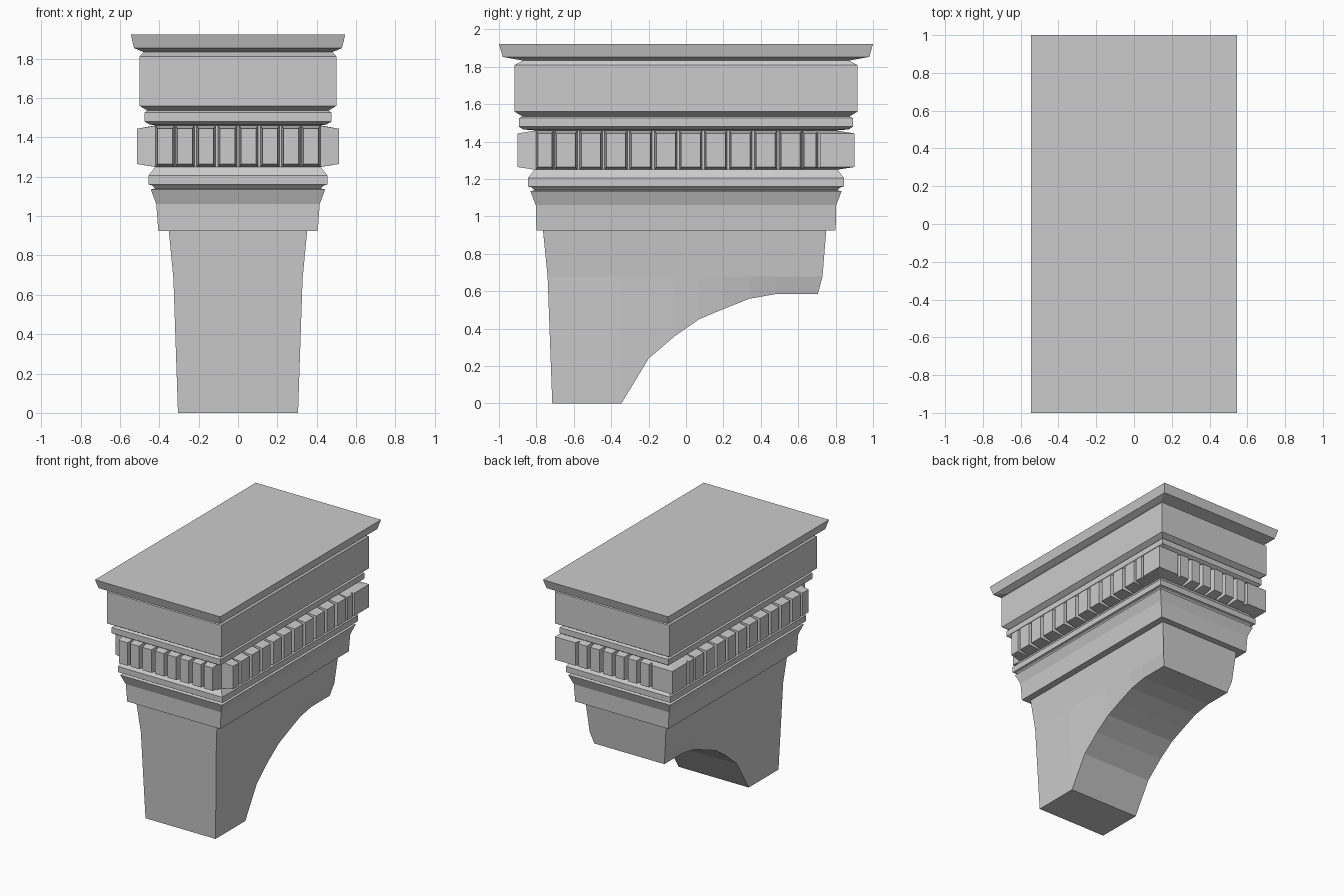
import bpy
from mathutils import Vector

if "Cube" in bpy.data.objects:
    bpy.data.objects.remove(bpy.data.objects["Cube"])


def make(name, verts, faces):
    me = bpy.data.meshes.new(name)
    me.from_pydata(verts, [], faces)
    me.validate()
    ob = bpy.data.objects.new(name, me)
    bpy.context.collection.objects.link(ob)
    # consistent outward normals
    bpy.context.view_layer.objects.active = ob
    ob.select_set(True)
    bpy.ops.object.mode_set(mode='EDIT')
    bpy.ops.mesh.select_all(action='SELECT')
    bpy.ops.mesh.normals_make_consistent(inside=False)
    bpy.ops.object.mode_set(mode='OBJECT')
    ob.select_set(False)
    return ob


def loft(rings):
    """Close a stack of equal-length vertex loops into a solid."""
    n = len(rings[0])
    verts = [v for r in rings for v in r]
    faces = [list(range(n)), list(range(len(verts) - n, len(verts)))]
    for k in range(len(rings) - 1):
        for i in range(n):
            j = (i + 1) % n
            faces.append([k*n + i, k*n + j, k*n + n + j, k*n + n + i])
    return verts, faces


def rect(hx, hy, z, cx=0, cy=0):
    return [(cx + sx*hx, cy + sy*hy, z) for sx, sy in ((-1, -1), (1, -1), (1, 1), (-1, 1))]


# Moulded capital: half width, half depth, height
profile = [
    (.405, .80, .925), (.415, .803, 1.06), (.443, .832, 1.135), (.42, .81, 1.14),
    (.435, .825, 1.155), (.455, .845, 1.16), (.455, .845, 1.205), (.42, .81, 1.25),
    (.415, .805, 1.25), (.415, .805, 1.46), (.45, .87, 1.465), (.475, .893, 1.48),
    (.475, .893, 1.525), (.46, .875, 1.535), (.50, .917, 1.56), (.50, .917, 1.81),
    (.48, .87, 1.833), (.528, .98, 1.853), (.545, 1.0, 1.922)]
make("capital", *loft([rect(*p) for p in profile]))


# Tapered dentils around the neck
def dentil(origin, out, along, base, face, depth):
    o, d, a = Vector(origin), Vector(out), Vector(along)
    rings = []
    for dist, w, h in ((-.02, base, .105), (0, base, .105), (depth, face, .09)):
        rings.append([tuple(o + d*dist + a*s*w/2 + Vector((0, 0, 1.354 + t*h)))
                      for s, t in ((-1, -1), (1, -1), (1, 1), (-1, 1))])
    return loft(rings)


parts = []
for s in (-1, 1):
    for c in (.054, .162, .27, .37):
        parts.append(dentil((s*c, -.805, 0), (0, -1, 0), (1, 0, 0), .096, .076, .095))
        if c < .3:
            parts.append(dentil((s*c, .805, 0), (0, 1, 0), (1, 0, 0), .096, .076, .095))
    spots = [(-.755, .095)] + [(-.642 + .1335*i, .122) for i in range(10)] + [(.663, .085)]
    for y, w in spots:
        parts.append(dentil((s*.415, y, 0), (s, 0, 0), (0, 1, 0), w, w - .02, .097))
    # solid blocks at the rear corners
    parts.append(loft([rect(.08, .08, 1.25, s*.345, .725), rect(.089, .092, 1.264, s*.423, .808),
                       rect(.089, .092, 1.444, s*.423, .808), rect(.08, .08, 1.459, s*.345, .725)]))
verts, faces = [], []
for v, f in parts:
    b = len(verts)
    verts += v
    faces += [[b + i for i in q] for q in f]
make("dentils", verts, faces)

# Bracket leg with arched underside: columns of (y top, y middle, y bottom, z bottom)
cols = [(-.765, -.74, -.715, 0)]
cols += [(y, y, y, z) for y, z in ((-.345, 0), (-.2, .24), (-.06, .36), (.07, .45),
                                   (.2, .505), (.34, .56), (.48, .585))]
cols += [(.75, .73, .705, .585)]
make("bracket_leg", *loft([
    [(-.352, t, .93), (-.328, m, .68), (-.305, b, z), (.305, b, z), (.328, m, .68), (.352, t, .93)]
    for t, m, b, z in cols]))
